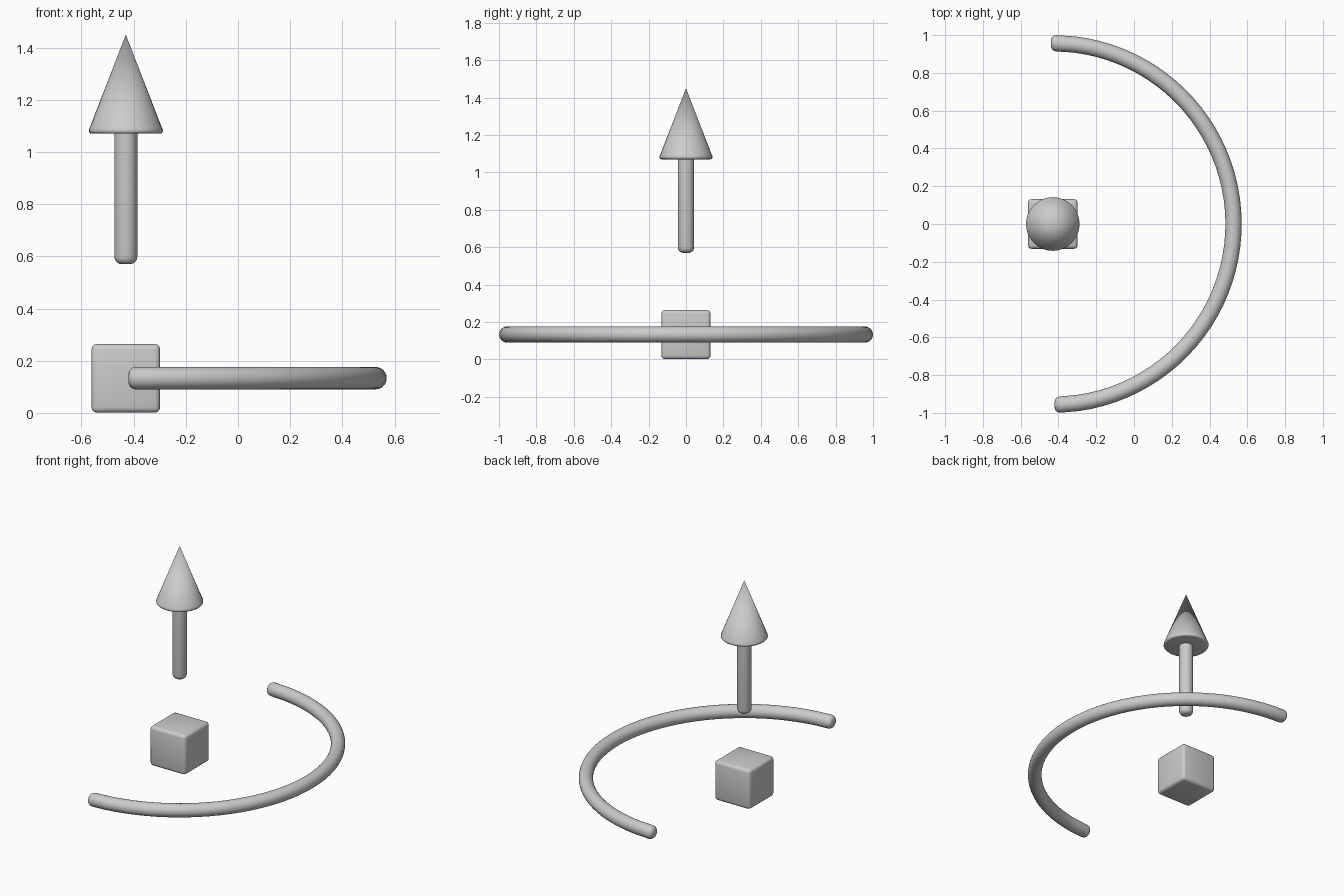
import bpy, bmesh
from math import sin, cos, pi, radians
from mathutils import Vector

if "Cube" in bpy.data.objects:
    bpy.data.objects.remove(bpy.data.objects["Cube"], do_unlink=True)

CENTRE_X = -0.43
GREY = (0.6, 0.6, 0.6, 1.0)
mat = bpy.data.materials.new("light grey")
mat.use_nodes = True
mat.diffuse_color = GREY
mat.node_tree.nodes["Principled BSDF"].inputs["Base Color"].default_value = GREY


def finish(name, bm, angle=40):
    bmesh.ops.recalc_face_normals(bm, faces=bm.faces)
    mesh = bpy.data.meshes.new(name)
    bm.to_mesh(mesh)
    bm.free()
    mesh.materials.append(mat)
    ob = bpy.data.objects.new(name, mesh)
    bpy.context.collection.objects.link(ob)
    bpy.ops.object.select_all(action="DESELECT")
    ob.select_set(True)
    bpy.context.view_layer.objects.active = ob
    bpy.ops.object.shade_smooth_by_angle(angle=radians(angle))
    return ob


def loft(name, sections, sides, tip=None):
    """Join circular sections (centre, axis u, axis v, radius) and close both ends."""
    bm = bmesh.new()
    loops = []
    for c, u, v, r in sections:
        turns = [2 * pi * i / sides for i in range(sides)]
        loops.append([bm.verts.new(c + r * (cos(t) * u + sin(t) * v)) for t in turns])
    for a, b in zip(loops, loops[1:]):
        for i in range(sides):
            j = (i + 1) % sides
            bm.faces.new((a[i], a[j], b[j], b[i]))
    bm.faces.new(loops[0])
    if tip is None:
        bm.faces.new(loops[-1])
    else:
        apex = bm.verts.new(tip)
        for i in range(sides):
            bm.faces.new((loops[-1][i], loops[-1][(i + 1) % sides], apex))
    return finish(name, bm)


def rounded_end(radius, bevel, steps=4):
    """Pairs of (distance from end, radius) for a rounded rim."""
    angles = [pi / 2 * i / steps for i in range(steps + 1)]
    return [(bevel * (1 - cos(a)), radius - bevel + bevel * sin(a)) for a in angles]


X, Y, Z = Vector((1, 0, 0)), Vector((0, 1, 0)), Vector((0, 0, 1))


def upright(z, r):
    return (Vector((CENTRE_X, 0, z)), X, Y, r)


# Rounded cube at the centre of the arc
bm = bmesh.new()
bmesh.ops.create_cube(bm, size=0.263)
bmesh.ops.translate(bm, verts=bm.verts, vec=(CENTRE_X, 0, 0.1325))
bmesh.ops.bevel(bm, geom=bm.edges[:], offset=0.02, segments=3, profile=0.5, affect="EDGES")
finish("centre_block", bm)

# Arrow shaft with a rounded lower end
shaft = [upright(0.57 + d, r) for d, r in rounded_end(0.044, 0.028)]
loft("arrow_shaft", shaft + [upright(1.08, 0.044)], 32)

# Arrow head with a softened rim
head = [upright(z, r) for z, r in
        ((1.07, 0.13), (1.072, 0.137), (1.078, 0.142), (1.086, 0.142), (1.094, 0.138))]
loft("arrow_head", head, 32, tip=Vector((CENTRE_X, 0, 1.45)))

# Half ring tube with rounded ends
RING, TUBE = 0.957, 0.043
start, end = radians(-89.4), radians(90.6)
cap = [(d / RING, r) for d, r in rounded_end(TUBE, 0.028)]
stations = [(start + a, r) for a, r in cap]
stations += [(start + (end - start) * i / 48, TUBE) for i in range(2, 47)]
stations += [(end - a, r) for a, r in reversed(cap)]
ring = []
for a, r in stations:
    out = Vector((cos(a), sin(a), 0))
    ring.append((Vector((CENTRE_X, 0, 0.133)) + RING * out, out, Z, r))
loft("half_ring", ring, 24)
